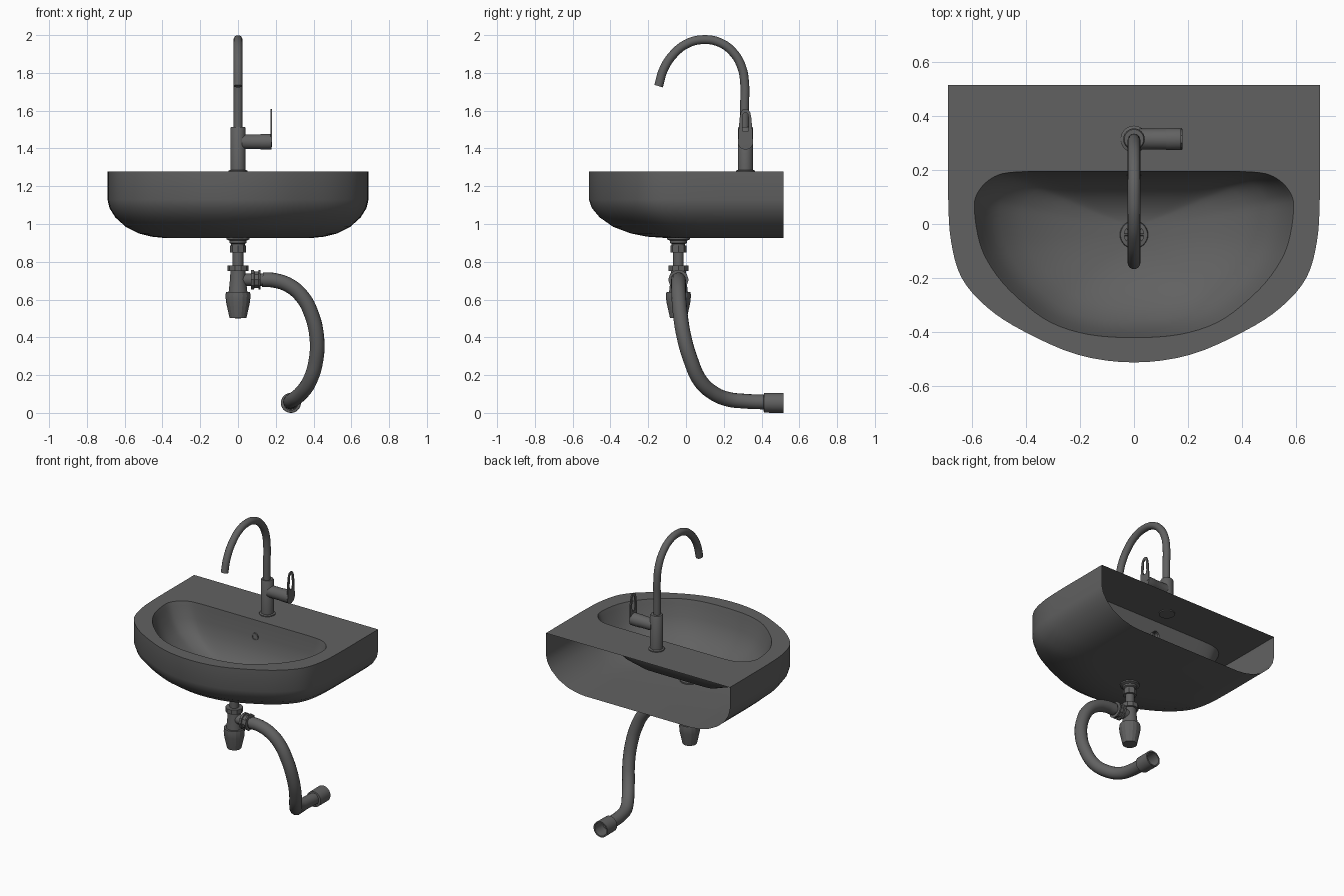
import bpy, bmesh, math
from mathutils import Vector

if "Cube" in bpy.data.objects:
    bpy.data.objects.remove(bpy.data.objects["Cube"])

# One dark grey finish for every part
DARK = bpy.data.materials.new("dark_grey")
DARK.diffuse_color = (.12, .12, .12, 1)
DARK.use_nodes = True
DARK.node_tree.nodes["Principled BSDF"].inputs["Base Color"].default_value = DARK.diffuse_color


def finish(ob, angle=35):
    bpy.ops.object.select_all(action='DESELECT')
    ob.select_set(True)
    bpy.context.view_layer.objects.active = ob
    if ob.type == 'CURVE':
        bpy.ops.object.convert(target='MESH')
    ob = bpy.context.object
    ob.data.materials.clear()
    ob.data.materials.append(DARK)
    bpy.ops.object.shade_smooth_by_angle(angle=math.radians(angle))
    return ob


def add_mesh(name, bm, angle=35):
    me = bpy.data.meshes.new(name)
    bm.to_mesh(me)
    bm.free()
    ob = bpy.data.objects.new(name, me)
    bpy.context.collection.objects.link(ob)
    return finish(ob, angle)


def lathe(name, profile, origin, axis=(0, 0, 1), sides=32, angle=35):
    """Revolve (radius, height) pairs around an axis; r = 0 closes an end."""
    bm = bmesh.new()
    q = Vector(axis).to_track_quat('Z', 'Y')
    rings = []
    for r, h in profile:
        n = sides if r > 0 else 1
        rings.append([bm.verts.new(Vector(origin) + q @ Vector((
            r * math.cos(math.tau * i / sides), r * math.sin(math.tau * i / sides), h)))
            for i in range(n)])
    for a, b in zip(rings, rings[1:]):
        for i in range(sides):
            j = (i + 1) % sides
            quad = [a[i % len(a)], a[j % len(a)], b[j % len(b)], b[i % len(b)]]
            bm.faces.new(list(dict.fromkeys(quad)))
    bmesh.ops.recalc_face_normals(bm, faces=bm.faces[:])
    return add_mesh(name, bm, angle)


def tube(name, pts, radius, res=6):
    cu = bpy.data.curves.new(name, 'CURVE')
    cu.dimensions = '3D'
    cu.bevel_depth = radius
    cu.bevel_resolution = 6
    cu.use_fill_caps = True
    cu.resolution_u = res
    sp = cu.splines.new('BEZIER')
    sp.bezier_points.add(len(pts) - 1)
    for bp, p in zip(sp.bezier_points, pts):
        bp.co = p
        bp.handle_left_type = bp.handle_right_type = 'AUTO'
    ob = bpy.data.objects.new(name, cu)
    bpy.context.collection.objects.link(ob)
    return finish(ob)


def smooth_line(pts, closed, n=4):
    """Catmull-Rom resampling of 2D points."""
    v = [Vector(p) for p in pts]
    m = len(v)
    get = (lambda i: v[i % m]) if closed else (lambda i: v[max(0, min(m - 1, i))])
    out = []
    for i in range(m if closed else m - 1):
        a, b, c, d = (get(i + k) for k in (-1, 0, 1, 2))
        for s in range(n):
            t = s / n
            out.append(0.5 * (2 * b + (c - a) * t + (2 * a - 5 * b + 4 * c - d) * t * t
                              + (3 * b - a - 3 * c + d) * t ** 3))
    return out if closed else out + [v[-1]]


# Basin: open-backed outer wall, deck and bowl as one skin
BACK, DY, TOP = 0.517, -0.04, 1.277
half = [(0.691, BACK), (0.691, 0.3), (0.69, 0.1), (0.68, -0.06), (0.64, -0.2),
        (0.545, -0.31), (0.41, -0.398), (0.21, -0.485), (0, -0.514)]
outer = smooth_line(half + [(-x, y) for x, y in half[-2::-1]], False)
bhalf = [(0, 0.195), (0.25, 0.195), (0.44, 0.193), (0.52, 0.175), (0.575, 0.125), (0.593, 0.06),
         (0.57, -0.08), (0.51, -0.19), (0.42, -0.285), (0.31, -0.365), (0.17, -0.41), (0, -0.422)]
bowl = smooth_line(bhalf + [(-x, y) for x, y in bhalf[-2:0:-1]], True)

bm = bmesh.new()
wall = []
for z, kx, ky in [(TOP, 1, 1), (1.13, 1, 1), (1.085, .985, .985), (1.035, .94, .945),
                  (.985, .86, .875), (.95, .76, .785), (.933, .66, .70), (.927, .58, .62)]:
    wall.append([bm.verts.new((x * kx, BACK - (BACK - y) * ky, z)) for x, y in outer])
for a, b in zip(wall, wall[1:]):
    for i in range(len(a) - 1):
        bm.faces.new((a[i], a[i + 1], b[i + 1], b[i]))
bm.faces.new(wall[-1])
dish = []
for z, k, kb in [(TOP, 1, 1), (1.25, .98, .985), (1.17, .93, .95), (1.10, .84, .88),
                 (1.04, .70, .76), (.99, .50, .58), (.96, .28, .36), (.95, .09, .2)]:
    dish.append([bm.verts.new((x * k, DY + (y - DY) * (kb if y > DY else k), z)) for x, y in bowl])
for a, b in zip(dish, dish[1:]):
    for i in range(len(a)):
        j = (i + 1) % len(a)
        bm.faces.new((a[i], a[j], b[j], b[i]))
bm.faces.new(dish[-1])
rim = [bm.edges.get((wall[0][i], wall[0][i + 1])) for i in range(len(outer) - 1)]
rim.append(bm.edges.new((wall[0][-1], wall[0][0])))
rim += [bm.edges.get((dish[0][i], dish[0][i - 1])) for i in range(len(bowl))]
deck = bmesh.ops.triangle_fill(bm, edges=rim, use_beauty=True, normal=(0, 0, 1))
deck = [f for f in deck['geom'] if isinstance(f, bmesh.types.BMFace)]
bmesh.ops.recalc_face_normals(bm, faces=bm.faces[:])
if deck and deck[0].normal.z < 0:
    bmesh.ops.reverse_faces(bm, faces=bm.faces[:])
add_mesh("basin", bm)

# Overflow ring and drain grate inside the bowl
lathe("overflow_ring", [(.016, -.03), (.016, .004), (.025, .004), (.027, -.03)],
      (0, .182, 1.17), (0, -1, 0), 20)
lathe("drain_ring", [(.036, -.01), (.036, .008), (.05, .006), (.054, -.008)], (0, DY, .953))
for i in range(4):
    a = math.pi * i / 4
    d = Vector((math.cos(a), math.sin(a), 0)) * .04
    c = Vector((0, DY, .955))
    tube(f"drain_bar_{i + 1}", [c - d, c + d], .004, 1)

# Tap body, spout and side handle
TY = .315
lathe("tap_body", [(0, 1.27), (.05, 1.27), (.05, 1.283), (.04, 1.287), (.04, 1.508),
                   (.036, 1.514), (0, 1.514)], (0, TY, 0))
tube("tap_spout", [(0, y, z) for y, z in [
    (.31, 1.5), (.31, 1.62), (.31, 1.75), (.295, 1.83), (.25, 1.908), (.18, 1.96), (.095, 1.976),
    (.01, 1.957), (-.065, 1.9), (-.118, 1.82), (-.145, 1.73)]], .0235)
lathe("handle_barrel", [(0, .02), (.039, .02), (.039, .118), (.041, .122), (.041, .178), (0, .18)],
      (0, TY, 1.435), (1, 0, 0))
cu = bpy.data.curves.new("handle_lever", 'CURVE')
cu.dimensions = '2D'
cu.fill_mode = 'BOTH'
cu.extrude = .004
lever = [(.038, 1.435), (.036, 1.5), (.031, 1.56), (.025, 1.59), (.014, 1.606), (0, 1.61)]
slot = [(.012, 1.49), (.017, 1.51), (.016, 1.56), (.012, 1.583), (0, 1.592)]
for pts in (lever, slot):
    loop = pts + [(-x, y) for x, y in pts[-2::-1]]
    sp = cu.splines.new('POLY')
    sp.points.add(len(loop) - 1)
    for p, (x, y) in zip(sp.points, loop):
        p.co = (x, y, 0, 1)
    sp.use_cyclic_u = True
ob = bpy.data.objects.new("handle_lever", cu)
bpy.context.collection.objects.link(ob)
ob.rotation_euler = (math.pi / 2, 0, math.pi / 2)
ob.location = (.176, TY, 0)
finish(ob)

# Waste pipe and bottle trap
lathe("waste_flange", [(0, .935), (.06, .935), (.06, .918), (.045, .912), (.045, .9), (.036, .895),
                       (.036, .88), (0, .88)], (0, DY, 0))
lathe("waste_nut", [(0, .885), (.043, .885), (.043, .85), (0, .85)], (0, DY, 0), sides=8)
lathe("waste_pipe", [(0, .86), (.028, .86), (.028, .76), (0, .76)], (0, DY, 0))
lathe("trap_nut", [(0, .78), (.055, .78), (.055, .75), (0, .75)], (0, DY, 0), sides=10)
lathe("trap_body", [(0, .755), (.04, .755), (.042, .71), (.05, .635), (0, .635)], (0, DY, 0))
lathe("trap_cup", [(0, .64), (.064, .64), (.066, .62), (.064, .59), (.045, .503), (0, .5)],
      (0, DY, 0), sides=16, angle=20)

# Side outlet, hose and wall socket
lathe("outlet_pipe", [(0, .02), (.032, .02), (.032, .15), (0, .15)], (0, DY, .705), (1, 0, 0))
lathe("outlet_nut", [(0, .07), (.054, .07), (.054, .085), (.046, .087), (.046, .108), (.054, .11),
                     (.054, .12), (0, .12)], (0, DY, .705), (1, 0, 0), sides=10)
tube("drain_hose", [(.13, -.04, .705), (.19, -.04, .702), (.27, -.04, .675), (.34, -.038, .615),
                    (.39, -.03, .52), (.417, -.01, .40), (.413, .025, .28), (.38, .075, .17),
                    (.335, .145, .105), (.297, .22, .073), (.28, .31, .062), (.28, .43, .057)], .039)
lathe("wall_socket", [(.038, .41), (.052, .413), (.053, .517), (.044, .517), (.044, .43), (0, .43)],
      (.28, 0, .053), (0, 1, 0))
